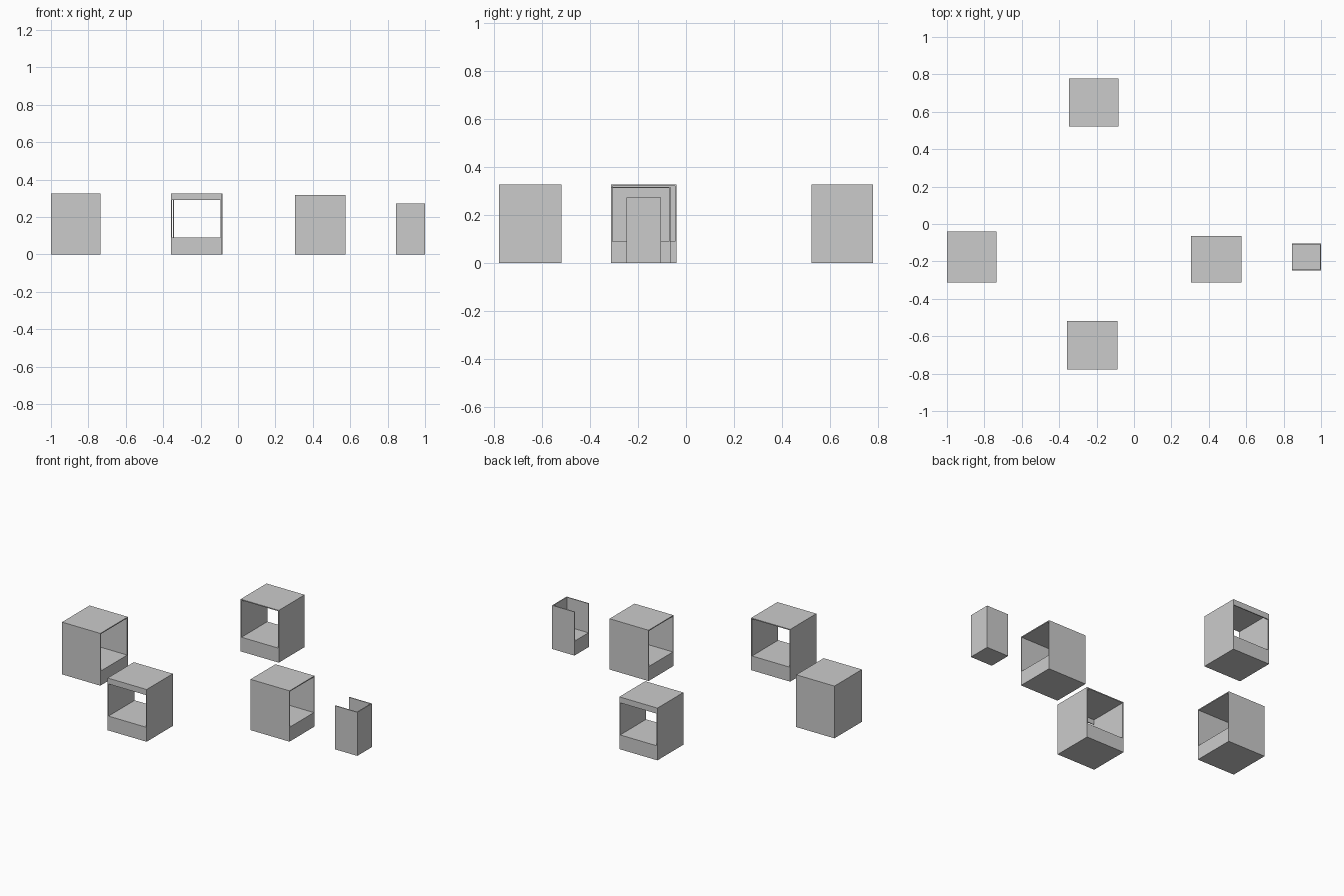
import bpy

if "Cube" in bpy.data.objects:
    bpy.data.objects.remove(bpy.data.objects["Cube"])

T = 0.006      # panel thickness
FLOOR = 0.09   # height of the solid base
OUT = 0.05     # how far a cutter reaches past an open side


def box(name, lo, hi):
    bpy.ops.mesh.primitive_cube_add(size=1, location=[(a + b) / 2 for a, b in zip(lo, hi)])
    ob = bpy.context.object
    ob.name = name
    ob.scale = [b - a for a, b in zip(lo, hi)]
    bpy.ops.object.transform_apply(location=False, rotation=False, scale=True)
    return ob


def carve(ob, lo, hi):
    cutter = box("cutter", lo, hi)
    cutter.hide_render = True
    mod = ob.modifiers.new("opening", 'BOOLEAN')
    mod.operation, mod.solver, mod.object = 'DIFFERENCE', 'EXACT', cutter
    bpy.context.view_layer.objects.active = ob
    bpy.ops.object.modifier_apply(modifier=mod.name)
    bpy.data.objects.remove(cutter, do_unlink=True)


def cabinet(name, x, y, h, open_sides, header=None):
    """Thin-walled box on a solid base; a header side keeps a bar above its opening."""
    ob = box(name, (x[0], y[0], 0), (x[1], y[1], h))
    lo = [x[0] + T, y[0] + T, FLOOR]
    hi = [x[1] - T, y[1] - T, h - T]
    inner_lo, inner_hi = lo[:], hi[:]
    for side in open_sides:
        axis = "xyz".index(side[1])
        if side[0] == "-":
            lo[axis] -= OUT
        else:
            hi[axis] += OUT
    carve(ob, lo, hi)
    if header:
        lo, hi = inner_lo, inner_hi
        lo[1], hi[1] = (y[0] - OUT, y[0] + 0.1) if header == "-y" else (y[1] - 0.1, y[1] + OUT)
        hi[2] = 0.291
        carve(ob, lo, hi)


# Closed-end cabinet on the left, open to the right
cabinet("end_cabinet", (-1.0, -0.735), (-0.312, -0.04), 0.327, ["+x"])
# Pass-through cabinets at front and back, each with a bar over the outer opening
cabinet("front_cabinet", (-0.358, -0.088), (-0.778, -0.519), 0.327, ["+y"], "-y")
cabinet("back_cabinet", (-0.347, -0.083), (0.522, 0.778), 0.327, ["-y"], "+y")
# Middle cabinet, open on left and right
cabinet("middle_cabinet", (0.305, 0.575), (-0.312, -0.065), 0.318, ["-x", "+x"])
# Small open-topped bin on the right, open to the left
cabinet("small_bin", (0.845, 1.0), (-0.248, -0.104), 0.273, ["-x", "+z"])
